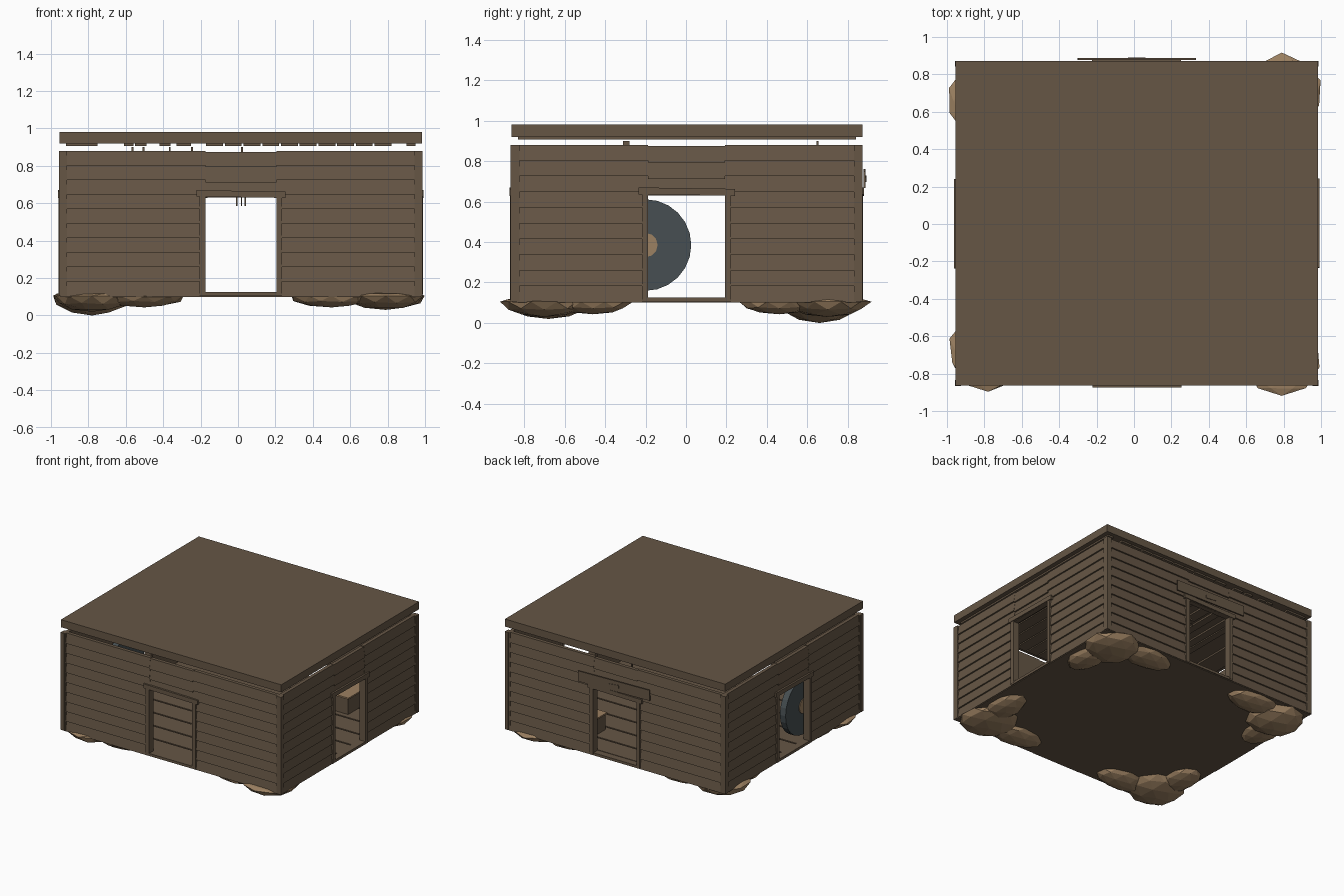
import bpy, bmesh, math, random
from mathutils import Matrix, Vector

if "Cube" in bpy.data.objects:
    bpy.data.objects.remove(bpy.data.objects["Cube"])
random.seed(4)

def mat(name, c):
    m = bpy.data.materials.new(name)
    m.diffuse_color = (*c, 1)
    m.use_nodes = True
    m.node_tree.nodes["Principled BSDF"].inputs["Base Color"].default_value = m.diffuse_color
    return m

WOOD = mat("brown wood", (0.133, 0.094, 0.060))
TAN = mat("tan stone", (0.335, 0.220, 0.122))
SLATE = mat("slate grey", (0.063, 0.078, 0.084))
CX, CY, HX, HY = 0.015, 0.003, 0.968, 0.866      # house centre and half sizes
DOOR, ZB, ZD, ZT = 0.19, 0.105, 0.63, 0.88       # door half width, base, door top, wall top

def finish(bm, name, material):
    bmesh.ops.recalc_face_normals(bm, faces=bm.faces)
    me = bpy.data.meshes.new(name)
    bm.to_mesh(me)
    bm.free()
    me.materials.append(material)
    ob = bpy.data.objects.new(name, me)
    bpy.context.collection.objects.link(ob)
    return ob

def add_box(bm, x0, x1, y0, y1, z0, z1, M=Matrix(), tilt=0.0):
    c = Vector(((x0 + x1) / 2, (y0 + y1) / 2, (z0 + z1) / 2))
    S = Matrix.Diagonal((x1 - x0, y1 - y0, z1 - z0, 1))
    bmesh.ops.create_cube(bm, size=1, matrix=M @ Matrix.Translation(c) @ Matrix.Rotation(tilt, 4, 'Y') @ S)

def box(name, *dims, material=WOOD, tilt=0.0):
    bm = bmesh.new()
    add_box(bm, *dims, tilt=tilt)
    return finish(bm, name, material)

def plank(bm, M, u0, u1, z0, z1):
    # clapboard: wedge profile, the bottom edge stands proud (outward is -y)
    prof = [(0.0, z0), (0.012, z1), (0.04, z1), (0.04, z0)]
    a = [bm.verts.new(M @ Vector((u0, n, z))) for n, z in prof]
    b = [bm.verts.new(M @ Vector((u1, n, z))) for n, z in prof]
    bm.faces.new(a)
    bm.faces.new(b[::-1])
    for i in range(4):
        j = (i + 1) % 4
        bm.faces.new((a[i], b[i], b[j], a[j]))

# walls, door frames and corner posts
N = 10
for i, side in enumerate(("front", "right", "back", "left")):
    half, out = (HX, HY) if i % 2 == 0 else (HY, HX)
    M = (Matrix.Translation((CX, CY, 0)) @ Matrix.Rotation(i * math.pi / 2, 4, 'Z')
         @ Matrix.Translation((0, -out, 0)))
    bm = bmesh.new()
    h = (ZT - ZB) / N
    for k in range(N):
        z = ZB + k * h
        plank(bm, M, -half, -DOOR, z, z + h)
        plank(bm, M, DOOR, half, z, z + h)
    h = (ZT - 0.005 - ZD) / 3
    for k in range(3):
        plank(bm, M, -DOOR, DOOR, ZD + k * h, ZD + (k + 1) * h)
    finish(bm, side + "_siding", WOOD)
    bm = bmesh.new()
    for s in (-1, 1):
        u0, u1 = sorted((s * DOOR, s * (DOOR + 0.03)))
        add_box(bm, u0, u1, -0.006, 0.05, ZB + 0.01, ZD + 0.01, M)
        u0, u1 = sorted((s * (half - 0.028), s * (half + 0.002)))
        add_box(bm, u0, u1, -0.003, 0.02, ZB, ZT, M)
    add_box(bm, -0.237, 0.24, -0.01, 0.01, 0.632, 0.666, M, 0.015)
    add_box(bm, -0.22, 0.22, -0.004, 0.05, ZB, 0.125, M)
    finish(bm, side + "_door_frame", WOOD)

# floor slab and floor boards
box("floor", CX - HX + .005, CX + HX - .005, CY - HY + .005, CY + HY - .005, 0.1, 0.115)
bm = bmesh.new()
for k in range(9):
    y = CY - 0.82 + k * 0.1825
    e = random.uniform(0, 0.01)
    add_box(bm, CX - 0.925 + e, CX + 0.925 - e, y, y + 0.17, 0.115, 0.125)
finish(bm, "floor_boards", WOOD)

# roof slab and the ceiling slats below it
box("roof", CX - 0.97, CX + 0.97, CY - 0.866, CY + 0.868, 0.92, 0.98)
bm = bmesh.new()
for a, b in ((-.92, -.75), (-.61, -.56), (-.55, -.49), (-.42, -.36), (-.33, -.25), (.9, .95)):
    add_box(bm, a, b, -0.83, 0.84, 0.907, 0.92)
for k in range(10):
    x = -0.17 + k * 0.1
    add_box(bm, x, x + 0.09, -0.83, 0.84, 0.907, 0.92)
finish(bm, "ceiling_slats", WOOD)

# blank sign board over the back door
box("sign_board", -0.3, 0.33, 0.878, 0.887, 0.672, 0.755, tilt=0.02)
box("sign_peg", -0.03, 0.06, 0.885, 0.891, 0.70, 0.725, tilt=0.1)

# foundation stones: one large stone and two flat ones per corner
def stone(name, x, y, rx, ry, depth):
    bm = bmesh.new()
    bmesh.ops.create_icosphere(bm, subdivisions=2, radius=1)
    for v in bm.verts:
        k = random.uniform(0.92, 1.05)
        top = v.co.z > 0
        v.co = Vector((x + v.co.x * rx * k, y + v.co.y * ry * k,
                       0.105 + v.co.z * (0.025 if top else depth)))
        v.co.z = min(v.co.z, 0.122)
    finish(bm, name, TAN)

for sx, sy, ox, oy, d in ((-1, -1, .78, .68, .085), (1, -1, .79, .70, .075),
                          (-1, 1, .78, .66, .105), (1, 1, .79, .70, .075)):
    tag = ("left" if sx < 0 else "right") + ("_front" if sy < 0 else "_back")
    stone("corner_stone_" + tag, sx * ox, sy * oy, 0.21, 0.21, d)
    stone("front_edge_stone_" + tag, sx * 0.50, sy * 0.74, 0.22, 0.12, 0.062)
    stone("side_edge_stone_" + tag, sx * 0.83, sy * 0.46, 0.12, 0.19, 0.062)

# round grindstone leaning on the inside of the left wall, with hub
def disc(name, x, r, depth, material, n):
    bm = bmesh.new()
    M = Matrix.Translation((x, -0.20, 0.385)) @ Matrix.Rotation(math.pi / 2, 4, 'Y')
    bmesh.ops.create_cone(bm, cap_ends=True, segments=n, radius1=r, radius2=r, depth=depth, matrix=M)
    finish(bm, name, material)

disc("grindstone", -0.87, 0.226, 0.05, SLATE, 24)
disc("grindstone_hub", -0.87, 0.06, 0.062, TAN, 12)

# crates and sacks in the back right corner
box("crate_large", 0.36, 0.62, 0.5, 0.76, 0.125, 0.25)
box("crate_lid", 0.35, 0.63, 0.49, 0.77, 0.25, 0.262, material=TAN)
box("crate_small", 0.68, 0.86, 0.58, 0.76, 0.125, 0.29)
box("crate_small_lid", 0.67, 0.87, 0.57, 0.77, 0.29, 0.30, material=TAN)

# hanging fork and roof hooks
bm = bmesh.new()
add_box(bm, 0.016, 0.026, 0.645, 0.655, 0.64, 0.9)
for x in (-0.01, 0.015, 0.035):
    add_box(bm, x, x + 0.007, 0.647, 0.653, 0.585, 0.64)
add_box(bm, -0.01, 0.042, 0.645, 0.655, 0.635, 0.647)
finish(bm, "hanging_fork", WOOD)
bm = bmesh.new()
for x in (-0.57, -0.51, -0.37, -0.25):
    add_box(bm, x, x + 0.01, -0.31, -0.28, 0.78, 0.9)
add_box(bm, -0.6, -0.22, -0.31, -0.28, 0.77, 0.79)
finish(bm, "hook_rail", WOOD)
